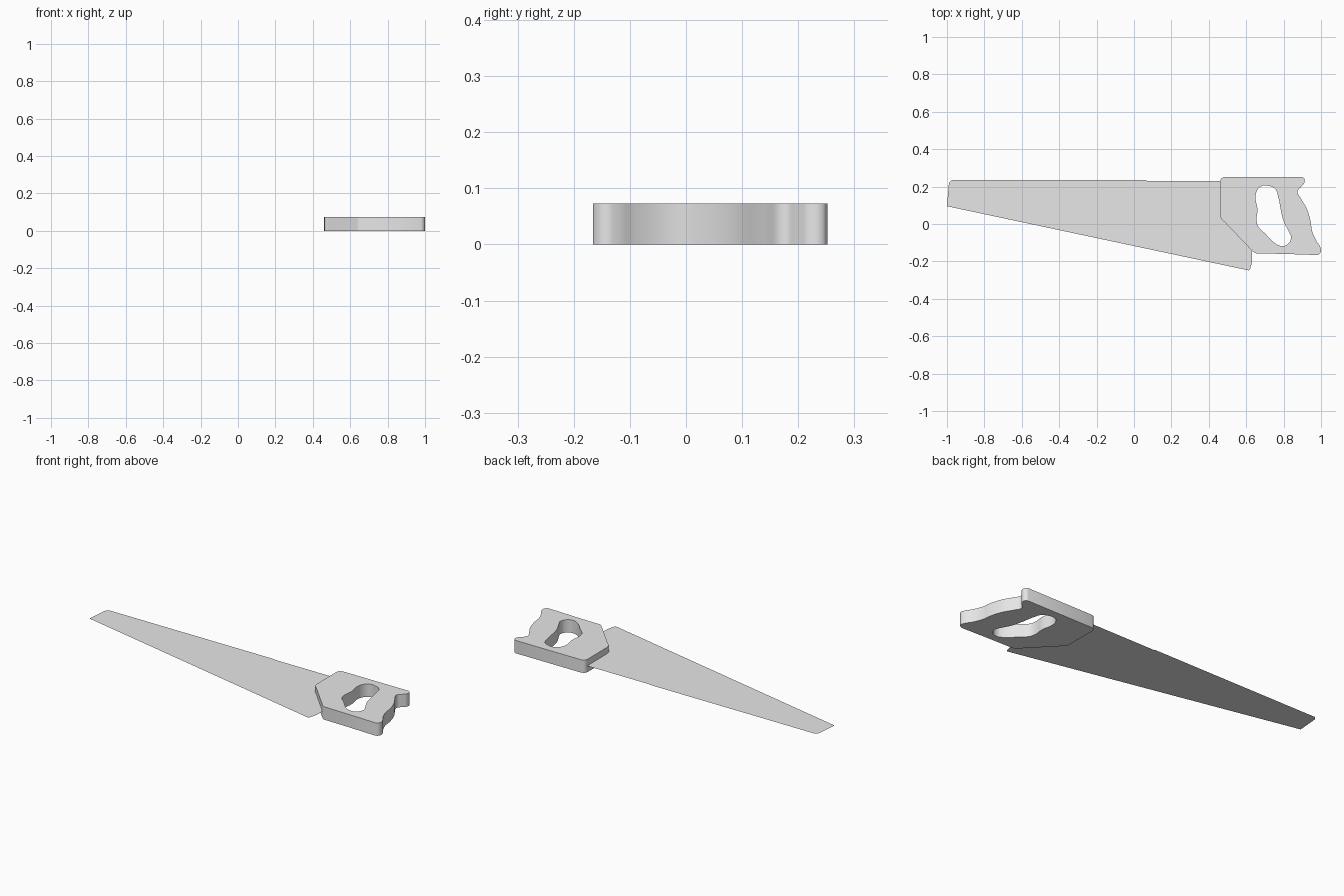
import bpy
import bmesh
from math import radians, dist

if "Cube" in bpy.data.objects:
    bpy.data.objects.remove(bpy.data.objects["Cube"])

THICKNESS = 0.073


def make_material(name, colour):
    mat = bpy.data.materials.new(name)
    mat.use_nodes = True
    mat.diffuse_color = colour
    mat.node_tree.nodes["Principled BSDF"].inputs["Base Color"].default_value = colour
    return mat


def add_loop(curve, points, straight=0.12):
    """Closed rounded loop; spans longer than `straight` stay straight."""
    spline = curve.splines.new("BEZIER")
    spline.bezier_points.add(len(points) - 1)
    spline.use_cyclic_u = True
    spline.resolution_u = 5
    for i, (bp, p) in enumerate(zip(spline.bezier_points, points)):
        before, after = points[i - 1], points[(i + 1) % len(points)]
        bp.co = (*p, 0)
        bp.handle_left_type = "VECTOR" if dist(p, before) > straight else "AUTO"
        bp.handle_right_type = "VECTOR" if dist(p, after) > straight else "AUTO"


def make_plate(name, loops, half_depth, mat):
    """Filled outline (later loops are holes) given an even thickness."""
    curve = bpy.data.curves.new(name, "CURVE")
    curve.dimensions = "2D"
    curve.fill_mode = "BOTH"
    curve.extrude = half_depth
    for points in loops:
        add_loop(curve, points)
    obj = bpy.data.objects.new(name, curve)
    bpy.context.collection.objects.link(obj)
    obj.location.z = THICKNESS / 2
    bpy.ops.object.select_all(action="DESELECT")
    obj.select_set(True)
    bpy.context.view_layer.objects.active = obj
    bpy.ops.object.convert(target="MESH")
    obj = bpy.context.object
    obj.name = name
    bm = bmesh.new()
    bm.from_mesh(obj.data)
    bmesh.ops.remove_doubles(bm, verts=bm.verts, dist=0.0002)
    if half_depth:
        bmesh.ops.recalc_face_normals(bm, faces=bm.faces)
    bm.to_mesh(obj.data)
    bm.free()
    obj.data.materials.clear()
    obj.data.materials.append(mat)
    bpy.ops.object.shade_smooth_by_angle(angle=radians(40))
    return obj


grey = make_material("light grey", (0.8, 0.8, 0.8, 1))

# Handle outline, clockwise from the upper front corner
handle_outline = [
    (.46, .225), (.467, .243), (.485, .252), (.895, .252), (.91, .243),
    (.91, .218), (.895, .2), (.875, .175), (.89, .14), (.922, .085),
    (.943, .02), (.953, -.04), (.975, -.09), (.995, -.122), (1, -.145),
    (.98, -.166), (.81, -.16), (.655, -.157), (.635, -.147),
    (.485, .01), (.467, .027), (.461, .08),
]

# Finger opening
grip_hole = [
    (.65, .14), (.657, .177), (.683, .203), (.725, .203), (.757, .185),
    (.77, .15), (.787, .065), (.8, .015), (.83, -.045), (.84, -.07),
    (.825, -.105), (.795, -.118), (.757, -.105), (.7, -.05),
    (.665, -.015), (.656, .015), (.66, .08),
]

# Paper-thin blade, running into the handle
blade_outline = [
    (-1, .095), (-.99, .215), (-.972, .235), (.06, .235), (.07, .231),
    (.6, .231), (.6, -.1), (.625, -.135), (.632, -.175), (.625, -.225),
    (.613, -.248),
]

make_plate("handle", [handle_outline, grip_hole], THICKNESS / 2, grey)
make_plate("blade", [blade_outline], 0, grey)
